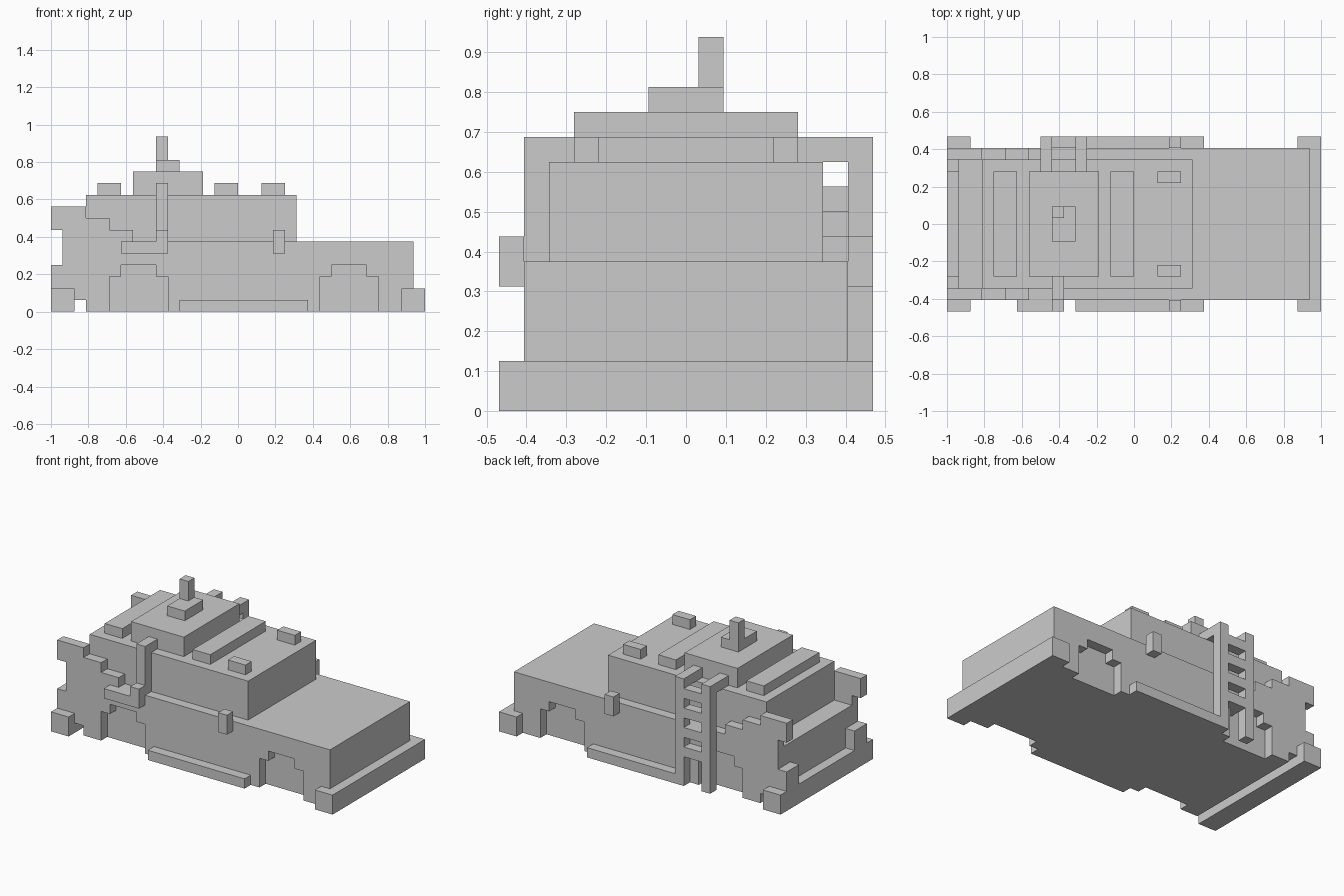
import bpy, bmesh

if "Cube" in bpy.data.objects:
    bpy.data.objects.remove(bpy.data.objects["Cube"])

U = 1 / 16  # one block; all sizes below are in blocks


def prism(name, profile, y0, y1):
    """Extrude an x-z profile from y0 to y1."""
    bm = bmesh.new()
    face = bm.faces.new([bm.verts.new((x * U, y0 * U, z * U)) for x, z in profile])
    ext = bmesh.ops.extrude_face_region(bm, geom=[face])["geom"]
    moved = [v for v in ext if isinstance(v, bmesh.types.BMVert)]
    bmesh.ops.translate(bm, verts=moved, vec=(0, (y1 - y0) * U, 0))
    bmesh.ops.recalc_face_normals(bm, faces=bm.faces)
    mesh = bpy.data.meshes.new(name)
    bm.to_mesh(mesh)
    bm.free()
    obj = bpy.data.objects.new(name, mesh)
    bpy.context.collection.objects.link(obj)
    return obj


def box(name, x, y, z):
    """Box from (min, max) pairs."""
    return prism(name, [(x[0], z[0]), (x[1], z[0]), (x[1], z[1]), (x[0], z[1])], *y)


def pair(name, x, y, z):
    """The same box on both sides of the vehicle."""
    box(name + "_left", x, y, z)
    box(name + "_right", x, (-y[1], -y[0]), z)


# Hull core, with the underside notch at the rear
prism("hull_core", [(-15, 1), (-13, 1), (-13, 0), (15, 0), (15, 6), (-15, 6)], -5.5, 5.5)


# Side panels with stepped wheel arches and stepped rear wings
def arch(x):
    return [(x, 0), (x, 3), (x + 1, 3), (x + 1, 4), (x + 4, 4), (x + 4, 3), (x + 5, 3), (x + 5, 0)]


side = ([(-15, 1), (-13, 1), (-13, 0)] + arch(-11) + arch(7)
        + [(15, 0), (15, 6), (-9, 6), (-9, 7), (-11, 7), (-11, 8),
           (-13, 8), (-13, 9), (-16, 9), (-16, 7), (-15, 7)])
prism("side_panel_left", side, 5.5, 6.5)
prism("side_panel_right", side, -6.5, -5.5)

# Bumpers, tail lights, running boards, mirrors
box("rear_bumper", (-16, -14), (-7.5, 7.5), (0, 2))
box("front_bumper", (14, 16), (-7.5, 7.5), (0, 2))
pair("tail_light", (-16, -15), (4.5, 6.5), (2, 4))
pair("running_board", (-5, 6), (6.5, 7.5), (0, 1))
pair("mirror", (3, 4), (6.5, 7.5), (5, 7))

# Cabin and roof fittings
box("cabin", (-13, 5), (-5.5, 5.5), (6, 10))
box("roof_platform", (-9, -3), (-4.5, 4.5), (10, 12))
box("roof_bar_rear", (-12, -10), (-4.5, 4.5), (10, 11))
box("roof_bar_front", (-2, 0), (-4.5, 4.5), (10, 11))
pair("roof_light", (2, 4), (3.5, 4.5), (10, 11))
box("hatch", (-7, -5), (-1.5, 1.5), (12, 13))
box("antenna", (-7, -6), (0.5, 1.5), (13, 15))

# Exhaust on the front side: low pipe, elbow, stack bending onto the roof
prism("exhaust_pipe", [(-10, 5), (-6, 5), (-6, 7), (-7, 7), (-7, 6), (-10, 6)], -7.5, -6.5)
box("exhaust_stack", (-7, -6), (-6.5, -5.5), (6, 11))
box("exhaust_tip", (-7, -6), (-5.5, -4.5), (10, 11))

# Ladder on the back side, rails hooked over the roof
for i, x in enumerate((-8, -5)):
    box(f"ladder_rail_{i + 1}", (x, x + 1), (6.5, 7.5), (0, 11))
    box(f"ladder_hook_{i + 1}", (x, x + 1), (4.5, 6.5), (10, 11))
for i, z in enumerate((3, 5, 7, 9)):
    box(f"ladder_rung_{i + 1}", (-7, -5), (6.5, 7.5), (z, z + 1))
